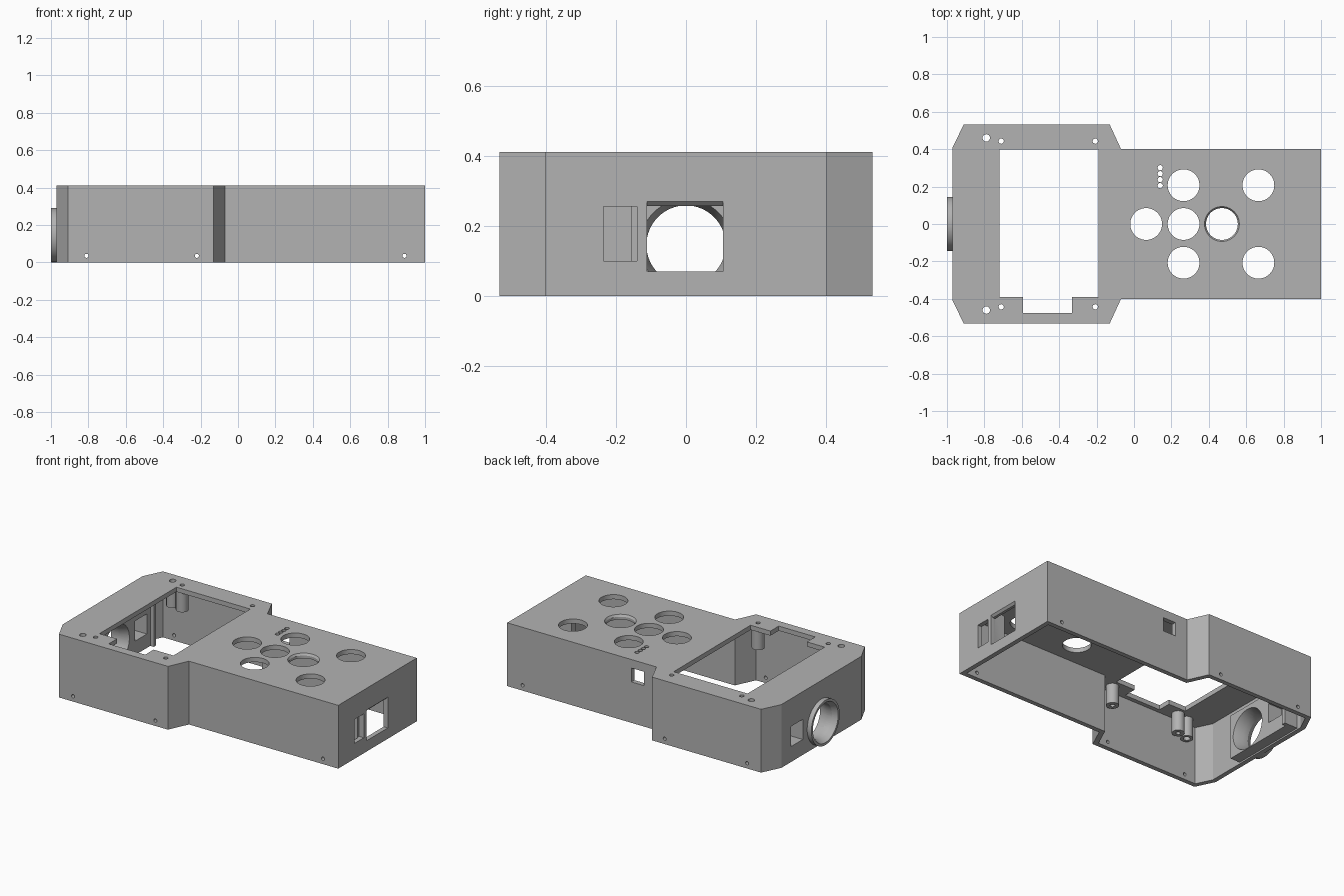
import bpy, bmesh
from math import radians
from mathutils import Matrix, Vector

cube = bpy.data.objects.get("Cube")
if cube:
    bpy.data.objects.remove(cube, do_unlink=True)

grey = bpy.data.materials.new("grey plastic")
grey.use_nodes = True
colour = (0.45, 0.45, 0.45, 1)
grey.diffuse_color = colour
grey.node_tree.nodes["Principled BSDF"].inputs["Base Color"].default_value = colour


def to_object(bm, name):
    bmesh.ops.recalc_face_normals(bm, faces=bm.faces)
    mesh = bpy.data.meshes.new(name)
    bm.to_mesh(mesh)
    bm.free()
    mesh.materials.append(grey)
    ob = bpy.data.objects.new(name, mesh)
    bpy.context.collection.objects.link(ob)
    return ob


def prism(name, half, z0, z1):
    """Extrude an outline given as its +y half, mirrored in y."""
    pts = half + [(x, -y) for x, y in reversed(half)]
    bm = bmesh.new()
    face = bm.faces.new([bm.verts.new((x, y, z0)) for x, y in pts])
    ext = bmesh.ops.extrude_face_region(bm, geom=[face])
    verts = [g for g in ext["geom"] if isinstance(g, bmesh.types.BMVert)]
    bmesh.ops.translate(bm, vec=(0, 0, z1 - z0), verts=verts)
    return to_object(bm, name)


def box(x, y, z, tilt=0):
    lo, hi = Vector((x[0], y[0], z[0])), Vector((x[1], y[1], z[1]))
    bm = bmesh.new()
    bmesh.ops.create_cube(bm, size=1, matrix=Matrix.Translation((lo + hi) / 2)
                          @ Matrix.Rotation(radians(tilt), 4, 'Y')
                          @ Matrix.Diagonal((*(hi - lo), 1)))
    return to_object(bm, "box")


def rod(start, end, r0, r1=None, sides=48):
    a, b = Vector(start), Vector(end)
    turn = (b - a).to_track_quat('Z', 'Y').to_matrix().to_4x4()
    bm = bmesh.new()
    bmesh.ops.create_cone(bm, cap_ends=True, segments=sides, radius1=r0,
                          radius2=r0 if r1 is None else r1, depth=(b - a).length,
                          matrix=Matrix.Translation((a + b) / 2) @ turn)
    return to_object(bm, "rod")


def combine(target, tool, op):
    mod = target.modifiers.new("cut", 'BOOLEAN')
    mod.operation, mod.object, mod.solver = op, tool, 'EXACT'
    bpy.context.view_layer.objects.active = target
    bpy.ops.object.modifier_apply(modifier=mod.name)
    bpy.data.objects.remove(tool, do_unlink=True)


def add(tool):
    combine(body, tool, 'UNION')


def cut(tool):
    combine(body, tool, 'DIFFERENCE')


# Hollow case, open underneath
H = 0.41
body = prism("case_body", [(-0.97, 0.41), (-0.91, 0.532), (-0.13, 0.532),
                           (-0.07, 0.402), (1, 0.402)], 0, H)
cut(prism("cavity", [(-0.94, 0.4), (-0.89, 0.502), (-0.15, 0.502),
                     (-0.09, 0.372), (0.97, 0.372)], -0.1, H - 0.03))

# Thick mounting block, side fin, socket collar and port guide
add(box((-0.955, -0.87), (-0.155, 0.35), (0.01, 0.3)))
add(box((-0.955, -0.845), (0.345, 0.37), (0.01, 0.3)))
add(rod((-1, 0, 0.145), (-0.95, 0, 0.145), 0.145, sides=64))
add(box((0.9, 0.985), (-0.155, -0.112), (0.07, 0.3)))

# Screw posts hanging under the top
screws = [(-0.79, 0.46, 0.02), (-0.71, 0.443, 0.014), (-0.207, 0.443, 0.014)]
for x, y, r in screws:
    for side in (1, -1):
        add(rod((x, side * y, 0.25), (x, side * y, 0.395), 0.038, sides=32))
for x, y, r in screws:
    for side in (1, -1):
        cut(rod((x, side * y, 0.2), (x, side * y, 0.5), r, sides=24))

# Screen opening with its front notch
cut(box((-0.72, -0.19), (-0.39, 0.398), (0.36, 0.5)))
cut(box((-0.594, -0.332), (-0.475, -0.38), (0.36, 0.5)))

# Button holes, one with a countersunk rim
for x, y in [(0.065, 0), (0.265, 0), (0.47, 0), (0.265, 0.207),
             (0.265, -0.207), (0.665, 0.207), (0.665, -0.207)]:
    cut(rod((x, y, 0.36), (x, y, 0.45), 0.085))
cut(rod((0.47, 0, 0.39), (0.47, 0, 0.42), 0.08, 0.1))

# Indicator light holes
for i in range(4):
    y = 0.205 + 0.032 * i
    cut(rod((0.14, y, 0.36), (0.14, y, 0.45), 0.014, sides=24))

# Side screw holes near the base
for x, y in [(-0.81, 0.52), (-0.22, 0.52), (0.89, 0.39)]:
    for side in (1, -1):
        cut(rod((x, side * (y - 0.05), 0.035), (x, side * (y + 0.05), 0.035), 0.011, sides=24))

# Socket bore, flared at both ends, and the window beside it
cut(rod((-1.05, 0, 0.145), (-0.8, 0, 0.145), 0.113, sides=64))
cut(rod((-1.01, 0, 0.145), (-0.96, 0, 0.145), 0.134, 0.11, sides=64))
cut(rod((-0.86, 0, 0.145), (-0.94, 0, 0.145), 0.134, 0.11, sides=64))
cut(box((-1.05, -0.8), (0.19, 0.31), (0.1, 0.23)))

# Ports in the right end and the back
cut(box((0.965, 1.05), (-0.235, -0.14), (0.1, 0.255)))
cut(box((0.88, 1.05), (-0.112, 0.105), (0.07, 0.256)))
cut(box((0.99, 1.01), (-0.112, 0.105), (0.245, 0.265), tilt=45))
cut(box((0.02, 0.11), (0.3, 0.5), (0.265, 0.355)))

bpy.ops.object.select_all(action='DESELECT')
body.select_set(True)
bpy.context.view_layer.objects.active = body
bpy.ops.object.shade_smooth_by_angle(angle=radians(25))
